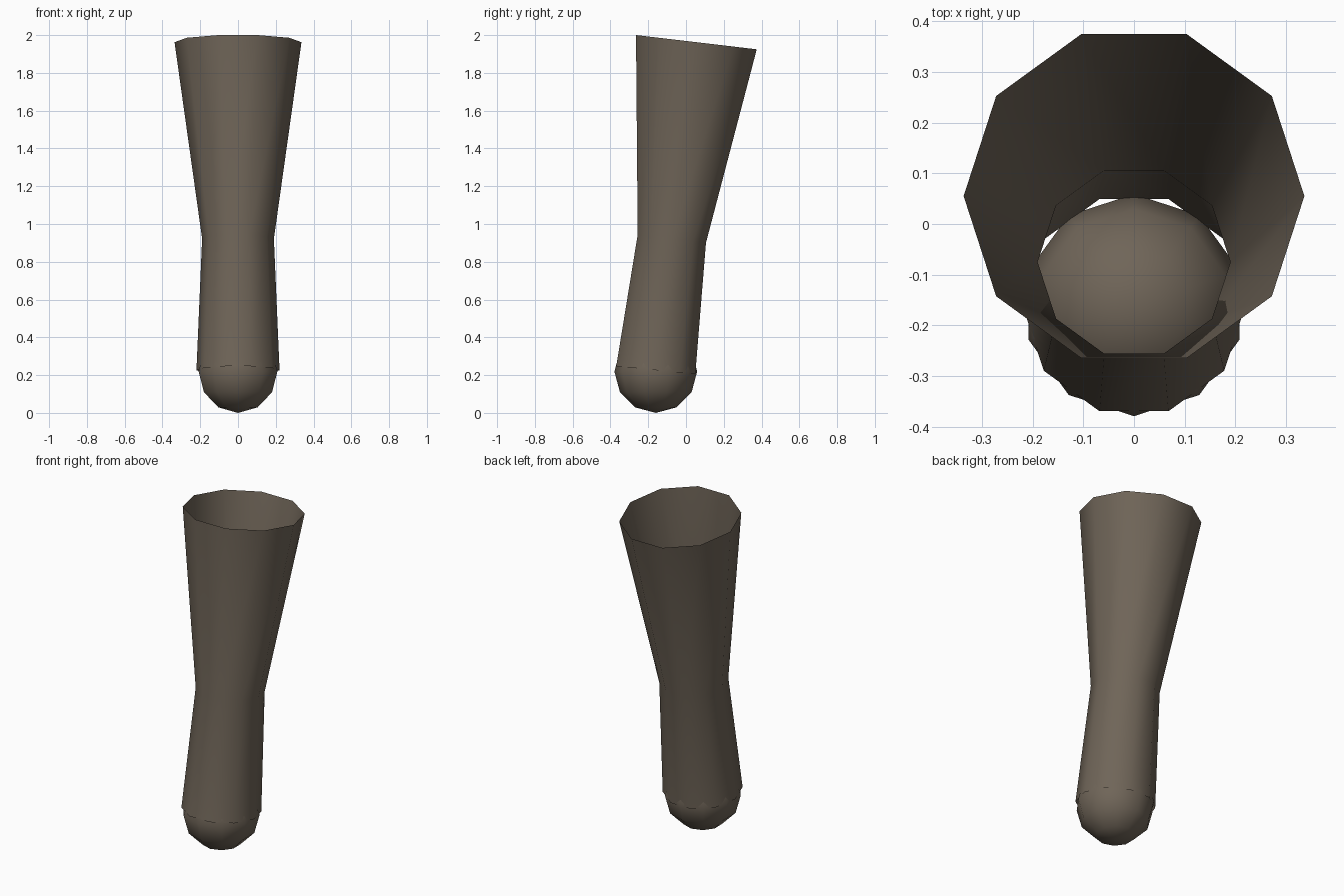
import bpy
import bmesh
from math import cos, sin, tau
from mathutils import Matrix

SIDES = 10

cube = bpy.data.objects.get("Cube")
if cube:
    bpy.data.objects.remove(cube)

brown = bpy.data.materials.new("dull_brown")
brown.use_nodes = True
colour = (0.16, 0.13, 0.098, 1)
brown.diffuse_color = colour
brown.node_tree.nodes["Principled BSDF"].inputs["Base Color"].default_value = colour


def add_part(name, bm):
    """Turn a bmesh into a smooth shaded object."""
    mesh = bpy.data.meshes.new(name)
    bm.to_mesh(mesh)
    bm.free()
    mesh.materials.append(brown)
    for poly in mesh.polygons:
        poly.use_smooth = True
    obj = bpy.data.objects.new(name, mesh)
    bpy.context.collection.objects.link(obj)
    return obj


# Open tube: tilted rings given as radius, centre y, centre z, z slope along y
rings = [
    (0.22, -0.16, 0.226, -0.10),
    (0.19, -0.075, 0.922, -0.12),
    (0.336, 0.055, 1.9625, -0.118),
]
bm = bmesh.new()
loops = []
for radius, cy, cz, slope in rings:
    loop = []
    for i in range(SIDES):
        a = tau * i / SIDES
        dy = radius * sin(a)
        loop.append(bm.verts.new((radius * cos(a), cy + dy, cz + slope * dy)))
    loops.append(loop)
for low, high in zip(loops, loops[1:]):
    for i in range(SIDES):
        j = (i + 1) % SIDES
        bm.faces.new((low[i], low[j], high[j], high[i]))
add_part("tapered_limb_tube", bm)

# Round ball closing the lower end
bm = bmesh.new()
bmesh.ops.create_uvsphere(bm, u_segments=SIDES, v_segments=6, radius=0.219,
                          matrix=Matrix.Translation((0, -0.16, 0.219)))
add_part("lower_joint_ball", bm)
